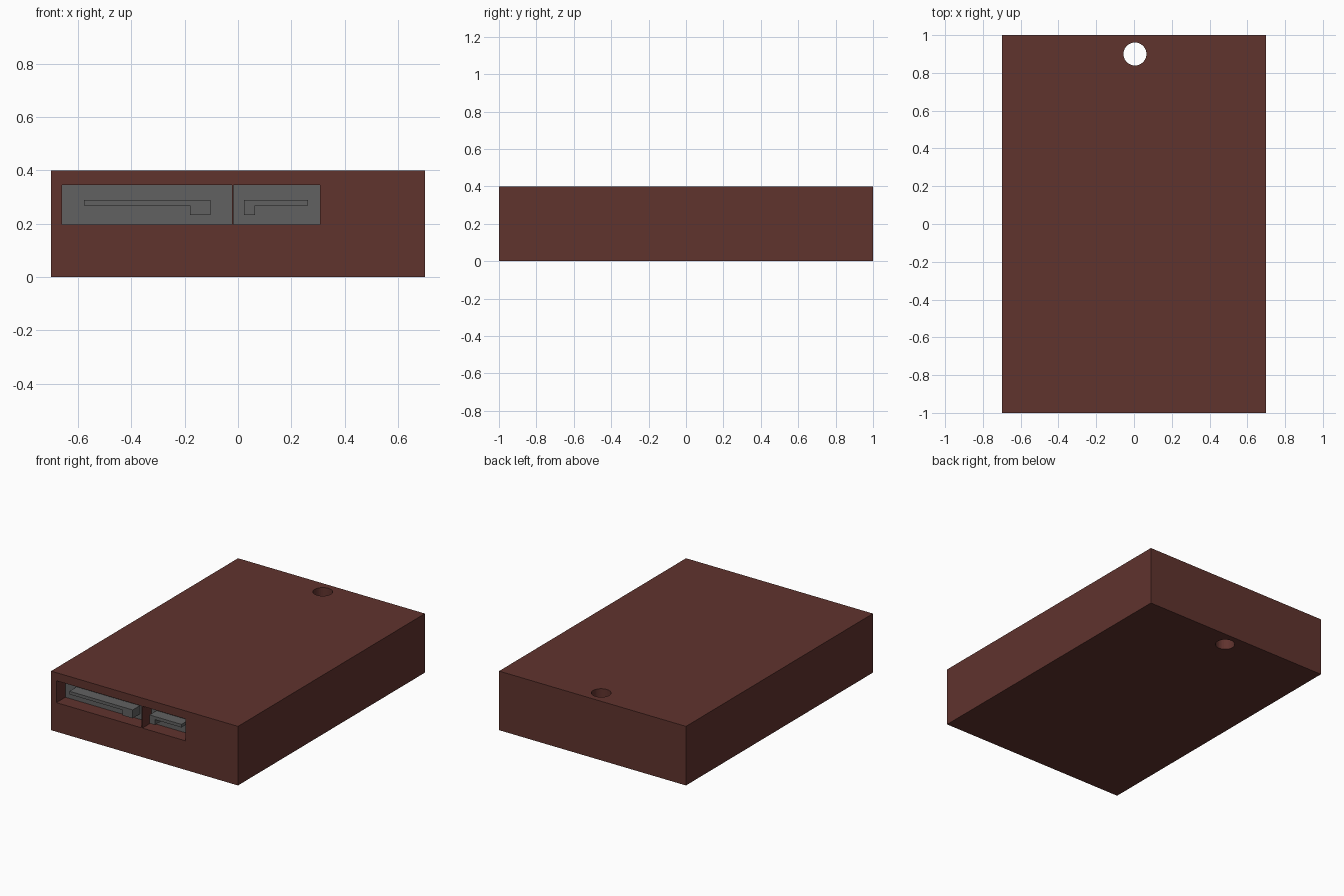
import bpy, bmesh, math
from mathutils import Matrix

if "Cube" in bpy.data.objects:
    bpy.data.objects.remove(bpy.data.objects["Cube"])


def material(name, rgb):
    m = bpy.data.materials.new(name)
    m.diffuse_color = (*rgb, 1)
    m.use_nodes = True
    m.node_tree.nodes["Principled BSDF"].inputs["Base Color"].default_value = m.diffuse_color
    return m


def finish(name, bm, mat=None):
    bmesh.ops.recalc_face_normals(bm, faces=bm.faces)
    me = bpy.data.meshes.new(name)
    bm.to_mesh(me)
    bm.free()
    ob = bpy.data.objects.new(name, me)
    bpy.context.collection.objects.link(ob)
    if mat:
        me.materials.append(mat)
    return ob


def box(name, x0, x1, y0, y1, z0, z1, mat=None):
    bm = bmesh.new()
    bmesh.ops.create_cube(bm, size=1, matrix=Matrix.Translation(
        ((x0 + x1) / 2, (y0 + y1) / 2, (z0 + z1) / 2))
        @ Matrix.Diagonal((x1 - x0, y1 - y0, z1 - z0, 1)))
    return finish(name, bm, mat)


def extrude_profile(name, points, y0, y1, mat):
    bm = bmesh.new()
    face = bm.faces.new([bm.verts.new((x, y0, z)) for x, z in points])
    new = bmesh.ops.extrude_face_region(bm, geom=[face])["geom"]
    moved = [v for v in new if isinstance(v, bmesh.types.BMVert)]
    bmesh.ops.translate(bm, verts=moved, vec=(0, y1 - y0, 0))
    return finish(name, bm, mat)


def cut(target, cutter):
    mod = target.modifiers.new(cutter.name, 'BOOLEAN')
    mod.operation = 'DIFFERENCE'
    mod.solver = 'EXACT'
    mod.object = cutter
    cutter.hide_render = True
    cutter.hide_set(True)


brown = material("brown_casing", (0.117, 0.033, 0.027))
grey = material("dark_grey", (0.12, 0.12, 0.12))

# Casing
casing = box("casing", -0.7, 0.7, -1, 1, 0, 0.4, brown)

# Hanging hole through the rear edge
bm = bmesh.new()
bmesh.ops.create_cone(bm, cap_ends=True, segments=32, radius1=0.061, radius2=0.061,
                      depth=1, matrix=Matrix.Translation((0.005, 0.9, 0.2)))
cut(casing, finish("hole_cutter", bm, brown))

# Connector sockets: slot range, L tongue range, leg inner edge, leg outer edge
DEPTH, ZB, ZT = 0.1, 0.197, 0.345
sockets = [
    ("data_power", -0.66, -0.022, -0.577, -0.18, -0.103),
    ("small", -0.016, 0.308, 0.263, 0.064, 0.023),
]
for name, x0, x1, far, inner, outer in sockets:
    cut(casing, box(name + "_slot_cutter", x0, x1, -1.1, -1 + DEPTH, ZB, ZT, brown))
    # Grey plate at the back of the slot
    box(name + "_back_plate", x0, x1, -1 + DEPTH - 0.004, -1 + DEPTH, ZB, ZT, grey)
    # L-shaped contact tongue
    profile = [(far, 0.289), (far, 0.268), (inner, 0.268),
               (inner, 0.232), (outer, 0.232), (outer, 0.289)]
    extrude_profile(name + "_tongue", profile, -0.98, -1 + DEPTH, grey)
